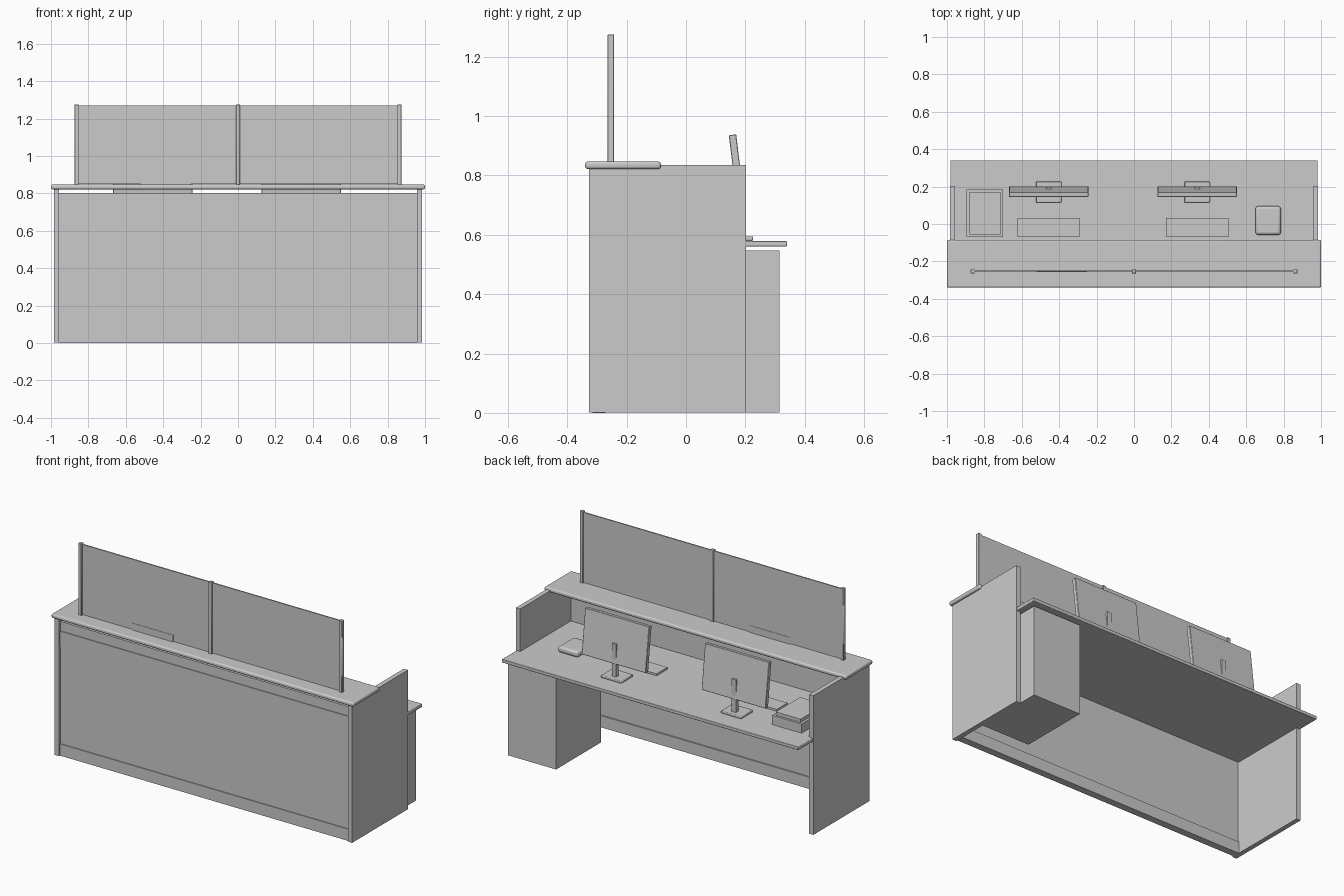
import bpy, bmesh, math
from mathutils import Matrix, Vector

if "Cube" in bpy.data.objects:
    bpy.data.objects.remove(bpy.data.objects["Cube"])


def box(name, x, y, z, bevel=0.0, segments=3, tilt=0.0):
    """Box from (min, max) ranges, optionally rounded and tilted about x."""
    lo, hi = Vector((x[0], y[0], z[0])), Vector((x[1], y[1], z[1]))
    bm = bmesh.new()
    bmesh.ops.create_cube(bm, size=1, matrix=Matrix.Diagonal((*(hi - lo), 1)))
    mesh = bpy.data.meshes.new(name)
    bm.to_mesh(mesh)
    bm.free()
    ob = bpy.data.objects.new(name, mesh)
    ob.location = (lo + hi) / 2
    ob.rotation_euler.x = math.radians(tilt)
    bpy.context.collection.objects.link(ob)
    if bevel:
        mod = ob.modifiers.new("rounding", 'BEVEL')
        mod.width, mod.segments = bevel, segments
        bpy.ops.object.select_all(action='DESELECT')
        ob.select_set(True)
        bpy.context.view_layer.objects.active = ob
        bpy.ops.object.shade_smooth_by_angle(angle=math.radians(35))
    return ob


def around(c, half):
    return (c - half, c + half)


# Side panels
box("side_panel_left", (-0.985, -0.957), (-0.327, 0.202), (0.002, 0.835))
box("side_panel_right", (0.957, 0.985), (-0.327, 0.202), (0.002, 0.835))

# Front: plinth, main panel and raised trim strip
inner = (-0.957, 0.957)
box("front_plinth", inner, (-0.315, -0.272), (0, 0.07))
box("front_panel", inner, (-0.31, -0.28), (0.07, 0.655))
box("front_trim_strip", inner, (-0.315, -0.28), (0.655, 0.745))
box("front_top_rail", inner, (-0.31, -0.28), (0.745, 0.802))

# Public counter, staff worktop and pedestal
box("counter_top", (-1, 1), (-0.34, -0.085), (0.822, 0.847), 0.009)
box("worktop", (-0.982, 0.982), (-0.28, 0.34), (0.56, 0.58), 0.003, 2)
box("pedestal", (0.64, 0.957), (-0.11, 0.315), (0.002, 0.547))

# Screen: posts, two panes and the hatch at the foot of the left pane
for label, px in (("left", -0.863), ("middle", 0), ("right", 0.863)):
    box("screen_post_" + label, around(px, 0.011), around(-0.253, 0.011), (0.845, 1.275), 0.002, 1)
for label, px in (("left", (-0.855, -0.008)), ("right", (0.008, 0.855))):
    box("screen_pane_" + label, px, around(-0.251, 0.004), (0.85, 1.27))
box("screen_hatch", (-0.52, -0.25), around(-0.251, 0.006), (0.846, 0.888))

# Two workstations: monitor, stand and keyboard
for label, mx, kx in (("left", -0.456, -0.458), ("right", 0.338, 0.338)):
    box("monitor_" + label, around(mx, 0.212), around(0.173, 0.0125), (0.67, 0.938), 0.002, 1, tilt=7)
    box("monitor_neck_" + label, around(mx, 0.014), (0.176, 0.199), (0.59, 0.79))
    box("monitor_base_" + label, around(mx, 0.068), (0.115, 0.226), (0.58, 0.595), 0.004, 2)
    box("keyboard_" + label, around(kx, 0.166), (-0.07, 0.033), (0.58, 0.592))

# Printer-like document tray and desk phone
box("document_tray", (-0.895, -0.70), (-0.07, 0.185), (0.58, 0.635))
box("document_tray_lid", (-0.88, -0.715), (-0.057, 0.172), (0.635, 0.655))
box("desk_phone", (0.65, 0.785), (-0.058, 0.095), (0.58, 0.617), 0.014)
